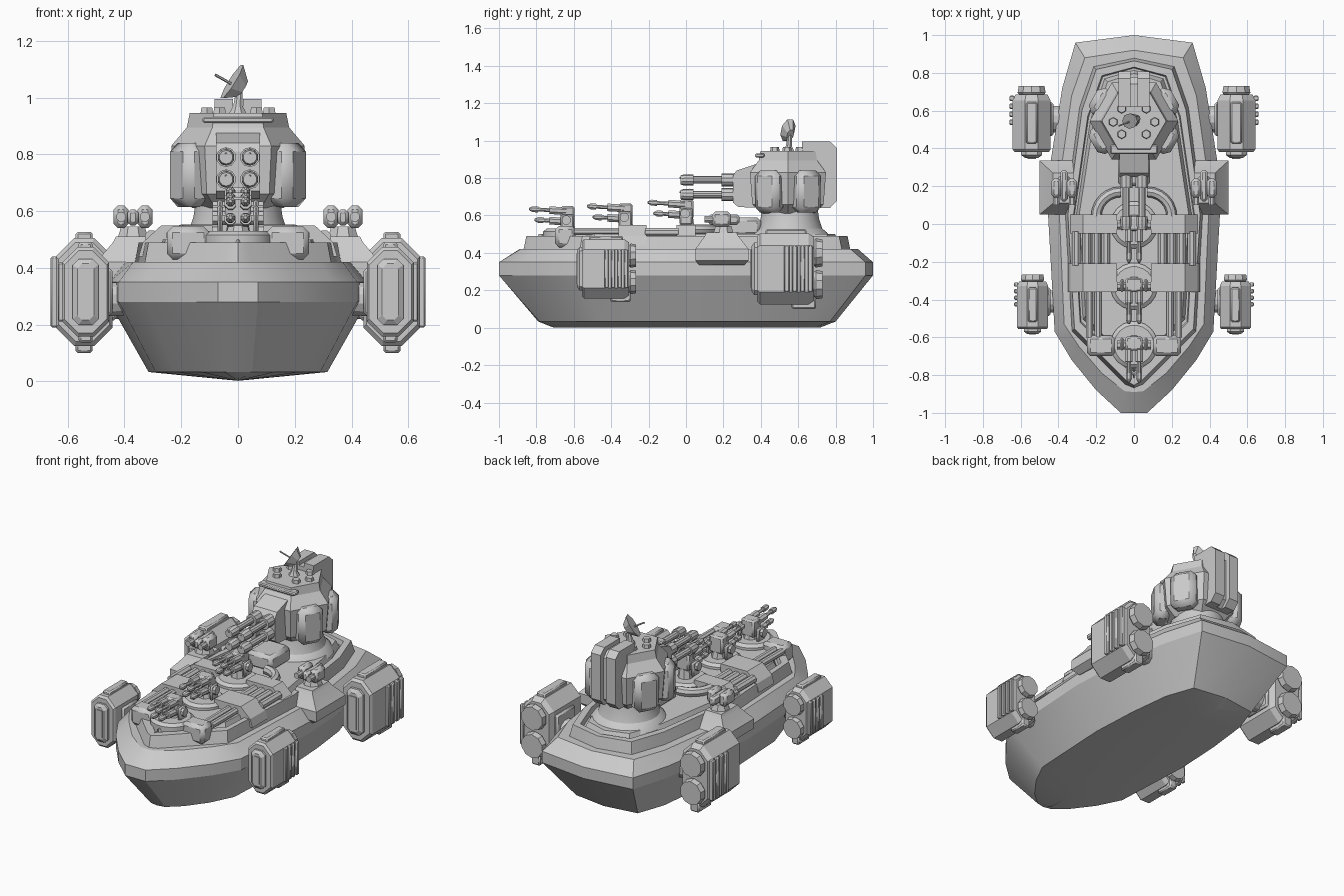
import bpy, bmesh
from math import sin, cos, pi, radians
from mathutils import Vector, Matrix

if "Cube" in bpy.data.objects:
    bpy.data.objects.remove(bpy.data.objects["Cube"])


def loft(name, rings):
    """Skin between closed rings of equal length, capping both ends."""
    bm = bmesh.new()
    vs = [[bm.verts.new(p) for p in r] for r in rings]
    n = len(rings[0])
    for a, b in zip(vs, vs[1:]):
        for i in range(n):
            j = (i + 1) % n
            bm.faces.new((a[i], a[j], b[j], b[i]))
    bm.faces.new(vs[0][::-1])
    bm.faces.new(vs[-1])
    bmesh.ops.remove_doubles(bm, verts=bm.verts, dist=1e-4)
    bmesh.ops.recalc_face_normals(bm, faces=bm.faces)
    me = bpy.data.meshes.new(name)
    bm.to_mesh(me)
    bm.free()
    ob = bpy.data.objects.new(name, me)
    bpy.context.collection.objects.link(ob)
    return ob


def box(name, x, y, z, bevel=0):
    lo = [min(a) for a in (x, y, z)]
    hi = [max(a) for a in (x, y, z)]
    ob = loft(name, [[(lo[0], lo[1], h), (hi[0], lo[1], h), (hi[0], hi[1], h), (lo[0], hi[1], h)]
                     for h in (lo[2], hi[2])])
    if bevel:
        m = ob.modifiers.new("bevel", 'BEVEL')
        m.width, m.segments = bevel, 1
    return ob


def tube(name, pts, radii, n=12, flat=1):
    """Round or conical body through points on a straight line."""
    d = Vector(pts[-1]) - Vector(pts[0])
    q = d.to_track_quat('Z', 'Y')
    return loft(name, [[Vector(p) + q @ Vector((flat * r * cos(2 * pi * (i + .5) / n),
                                                r * sin(2 * pi * (i + .5) / n), 0)) for i in range(n)]
                       for p, r in zip(pts, radii)])


def prism(name, prof, axis, a, b):
    """Extrude a 2D profile along x (y,z profile) or y (x,z profile)."""
    f = (lambda u, v, t: (t, u, v)) if axis == 'x' else (lambda u, v, t: (u, t, v))
    return loft(name, [[f(u, v, t) for u, v in prof] for t in (a, b)])


def outline(half, z):
    return [(x, y, z) for x, y in half] + [(-x, y, z) for x, y in half[-2:0:-1]]


# Hull: outlines from bow to stern, stacked from keel to deck
wide = [(0, -1), (.07, -1), (.2, -.88), (.33, -.72), (.42, -.57), (.455, .05), (.44, .34),
        (.38, .72), (.31, .96), (0, 1)]
low = [(0, -.79), (.05, -.78), (.13, -.71), (.22, -.59), (.29, -.45), (.315, .05), (.3, .34),
       (.27, .6), (.21, .77), (0, .8)]
deck = [(0, -.89), (.05, -.885), (.17, -.79), (.29, -.65), (.37, -.53), (.395, .05), (.38, .33),
        (.33, .68), (.26, .88), (0, .92)]
loft("hull", [outline([(0, y * .9) for x, y in low], .002), outline(low, .033), outline(wide, .28),
              outline(wide, .35), outline(deck, .42)])

# Stepped upper deck with a rim trench
tier = [(0, -.87), (.05, -.85), (.33, -.57), (.365, .05), (.29, .62), (.215, .835), (0, .88)]


def inset(d):
    return [(max(0, x - d * (x > 0)), y - d * 1.1 * (1 if y > .6 else -1 if y < -.5 else 0)) for x, y in tier]


loft("upper_deck", [outline(inset(0), .41), outline(inset(.015), .49), outline(inset(.045), .49),
                    outline(inset(.05), .46), outline(inset(.06), .46), outline(inset(.075), .5)])

# Deck lockers, pipe bundles and side equipment
for s in (-1, 1):
    prof = [(s * x, z) for x, z in [(.09, .44), (.35, .44), (.335, .49), (.27, .55), (.09, .55)]]
    prism("mid_locker", prof, 'y', -.05, .05)
    prism("centre_locker", prof, 'y', -.36, -.21)
    box("bow_locker", (s * .1, s * .25), (-.7, -.59), (.43, .545), .02)
    for x in (.15, .2, .25, .305):
        tube("deck_pipe", [(s * x, -.22, .51), (s * x, -.04, .51)], [.024, .024], 8)
    for x in (.19, .235):
        tube("bow_pipe", [(s * x, -.6, .515), (s * x, -.35, .515)], [.02, .02], 8)
    arc = [radians(a) for a in range(0, 91, 15)]
    loft("curved_pipe", [[(s * (.07 + cos(a) * (.13 + .028 * cos(t))), .04 + sin(a) * (.13 + .028 * cos(t)),
                           .525 + .028 * sin(t)) for t in [k * pi / 4 for k in range(8)]] for a in arc])

    # Sponson with a small secondary turret
    def rect(x0, x1, y0, y1, z):
        return [(s * x0, y0, z), (s * x1, y0, z), (s * x1, y1, z), (s * x0, y1, z)]
    loft("sponson", [rect(.36, .46, .07, .31, .335), rect(.32, .5, .05, .335, .36),
                     rect(.32, .5, .05, .335, .42), rect(.32, .44, .1, .28, .49), rect(.32, .43, .11, .27, .51)])
    tube("small_turret_post", [(s * .37, .2, .5), (s * .37, .2, .545)], [.06, .045], 8)
    for x in (.328, .412):
        box("small_turret_pod", (s * (x - .026), s * (x + .026)), (.14, .24), (.54, .62), .015)
        tube("small_turret_barrel", [(s * x, .15, .58), (s * x, .1, .58)], [.018, .018], 8)
    box("small_turret_core", (s * .35, s * .39), (.12, .285), (.55, .605), .012)

# Thruster pods: octagonal body, intake, ribs, twin nozzles
def pod(s, cx, cy, k):
    def P(x, y, z):
        return (s * (cx + x * k), cy + y * k, .315 + z * k)

    def octo(hx, hz, c, y):
        q = [(hx, hz - c), (hx - c, hz), (c - hx, hz), (-hx, hz - c)]
        return [P(x, y, z) for x, z in q + [(-x, -z) for x, z in q]]

    def pbox(name, x, y, z, b=0):
        lo, hi = zip(P(x[0], y[0], z[0]), P(x[1], y[1], z[1])), 0
        return box(name, *lo, b)
    loft("pod_body", [octo(.09, .175, .06, -.165), octo(.1, .19, .065, -.15), octo(.1, .19, .065, .11),
                      octo(.085, .17, .055, .14)])
    loft("pod_intake", [octo(.055, .14, .025, -.16), octo(.055, .14, .025, -.18), octo(.035, .12, .02, -.195)])
    pbox("pod_intake_core", (-.022, .022), (-.2, -.18), (-.1, .1))
    pbox("pod_top_block", (-.03, .03), (-.12, .1), (.15, .212), .008)
    pbox("pod_bottom_block", (-.03, .03), (.02, .15), (-.215, -.15), .008)
    for i in range(4):
        y = -.02 + i * .042
        pbox("pod_rib", (.09, .118), (y, y + .028), (-.125, .125), .005)
    for z in (-.085, .085):
        tube("pod_nozzle", [P(0, .13, z), P(0, .15, z), P(0, .185, z)], [.06 * k, .078 * k, .072 * k], 10)
    tube("pod_strut", [(s * .36, cy + .01, .29), (s * (cx - .08 * k), cy + .01, .29)], [.07 * k, .075 * k], 12)
    pbox("pod_mount", (-.115, -.08), (-.08, .1), (-.1, .1), .01)


for s in (-1, 1):
    pod(s, .542, .545, 1)
    pod(s, .537, -.42, .83)

# Three quad deck guns
for y, z in ((-.64, .545), (-.33, .56), (-.005, .58)):
    tube("gun_base", [(0, y, .47), (0, y, .515), (0, y, .53)], [.125, .125, .105], 20)
    tube("gun_post", [(0, y + .01, .5), (0, y + .01, z + .01)], [.05, .035], 8)
    box("gun_breech", (-.045, .045), (y - .03, y + .045), (z, z + .105), .01)
    tube("gun_trunnion", [(-.09, y, z + .03), (.09, y, z + .03)], [.026, .026], 8)
    for x in (-.027, .027):
        box("gun_cheek", (x * 2, x * 2.7), (y - .03, y + .04), (z - .03, z + .06), .008)
        for h, l in ((.022, .17), (.078, .2)):
            t = Vector((x, y, z + h))
            d = Vector((0, -1, .06))
            tube("gun_barrel", [t + d * a for a in (0, .09, .09, l - .05, l - .05, l - .02, l)],
                 [.022, .022, .011, .011, .017, .017, .006], 8)

# Main turret: column, faceted body, armour blocks
c = (0, .545)
tube("turret_column", [(0, .555, h) for h in (.48, .51, .53, .58, .64)], [.22, .2, .175, .158, .15], 24)


def hexa(r, z):
    return [(r * cos(i * pi / 3), c[1] + r * sin(i * pi / 3), z) for i in range(6)]


loft("turret_body", [hexa(.16, .61), hexa(.22, .66), hexa(.235, .83), hexa(.18, .895), hexa(.17, .945)])
for a in (30, 150, 210, 330):
    ob = box("turret_armour", (.15, .25), (-.075, .075), (.615, .84), .03)
    ob.matrix_world = Matrix.Translation((0, c[1], 0)) @ Matrix.Rotation(radians(a), 4, 'Z')

# Rear armoured magazine
rear = [(.62, .995), (.77, .995), (.808, .96), (.808, .68), (.77, .64), (.62, .64)]
for s in (-1, 1):
    prism("rear_magazine", rear, 'x', s * .018, s * .083)
prism("rear_spine", [(y - .03 * (y > .7), z - .025 * (z > .9)) for y, z in rear], 'x', -.02, .02)

# Gun mantlet and four main barrels
prism("mantlet", [(.45, .9), (.36, .87), (.27, .84), (.25, .81), (.25, .67), (.28, .645), (.45, .64)], 'x', -.078, .078)
box("mantlet_pedestal", (-.085, .085), (.2, .4), (.49, .59), .02)
for x in (-.042, .042):
    for z in (.712, .79):
        tube("main_barrel", [(x, y, z) for y in (.27, .19, .19, .04, .04, -.01, -.03)],
             [.035, .035, .02, .02, .03, .03, .024], 10)
        tube("barrel_sight", [(x, .02, z + .02), (x, -.035, z + .012)], [.012, .003], 6)

# Roof details and sensor dish
box("roof_visor", (-.125, .125), (.37, .42), (.91, .932), .006)
for x, y in ((-.11, .54), (.11, .54), (-.065, .475), (.065, .475), (-.065, .61), (.065, .61)):
    tube("roof_hatch", [(x, y, .94), (x, y, .965)], [.026, .022], 6)
tube("dish_mast", [(0, .55, .94), (0, .55, .97), (.005, .555, 1.03)], [.035, .018, .012], 8)
tube("dish", [(-.022, .545, 1.056), (.004, .555, 1.038), (-.008, .55, 1.046), (.016, .558, 1.03)][0::3][::-1],
     [.035, .075], 8, .55)
tube("dish_feed", [(0, .55, 1.035), (-.08, .52, 1.08)], [.005, .005], 6)

# Soft shading with crisp edges
bpy.ops.object.select_all(action='SELECT')
bpy.context.view_layer.objects.active = bpy.context.selected_objects[0]
bpy.ops.object.shade_smooth_by_angle(angle=radians(25))
